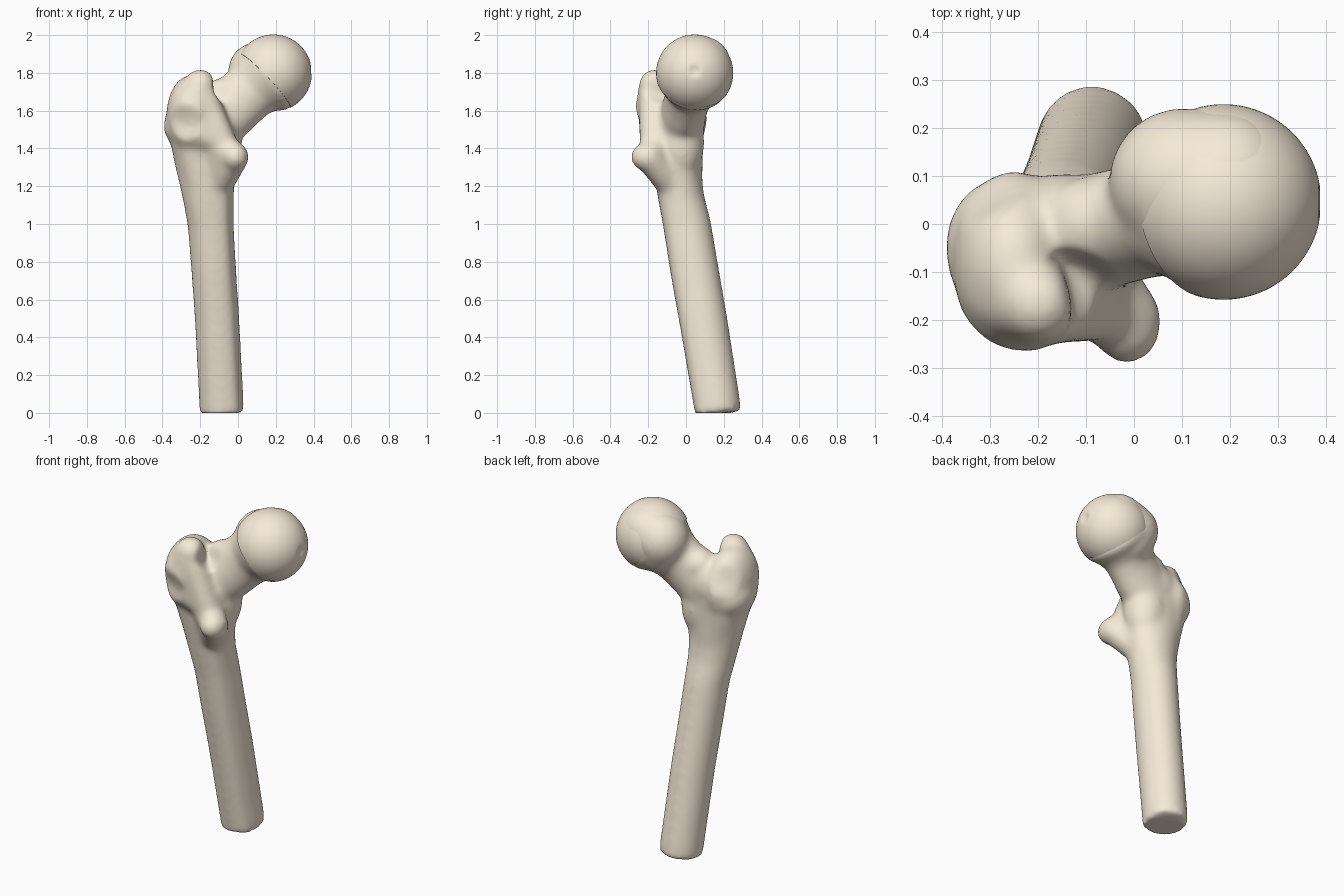
import bpy, bmesh, math
from mathutils import Vector, Matrix

if "Cube" in bpy.data.objects:
    bpy.data.objects.remove(bpy.data.objects["Cube"])


def loft(bm, sections, ridge=0.0, n=40):
    """Tube through (x, y, z, radius_u, radius_v) sections, capped at both ends."""
    pts = [Vector(s[:3]) for s in sections]
    rings = []
    for i, s in enumerate(sections):
        t = (pts[min(i + 1, len(pts) - 1)] - pts[max(i - 1, 0)]).normalized()
        u = Vector((0, 1, 0)).cross(t).normalized()
        v = t.cross(u)
        ring = []
        for k in range(n):
            a = 2 * math.pi * k / n
            d = (a - math.radians(307)) / 0.3
            r = 1 + ridge * math.exp(-d * d)
            ring.append(bm.verts.new(pts[i] + u * s[3] * r * math.cos(a) + v * s[4] * r * math.sin(a)))
        rings.append(ring)
    for a, b in zip(rings, rings[1:]):
        for k in range(n):
            bm.faces.new((a[k], a[(k + 1) % n], b[(k + 1) % n], b[k]))
    bm.faces.new(rings[0][::-1])
    bm.faces.new(rings[-1])


def blob(bm, c, r, rot=(0, 0, 0)):
    """Ellipsoid with an optional rotation in degrees."""
    m = Matrix.Translation(c)
    for ang, ax in zip(rot, "XYZ"):
        m = m @ Matrix.Rotation(math.radians(ang), 4, ax)
    return bmesh.ops.create_uvsphere(bm, u_segments=32, v_segments=20, radius=1,
                                     matrix=m @ Matrix.Diagonal((*r, 1)))["verts"]


def wrap(bm, *balls):
    """Convex skin around several (x, y, z, radius) balls."""
    verts = []
    for b in balls:
        verts += blob(bm, b[:3], (b[3],) * 3)
    faces = list({f for v in verts for f in v.link_faces})
    bmesh.ops.delete(bm, geom=faces, context='FACES_ONLY')
    hull = bmesh.ops.convex_hull(bm, input=verts)
    inner = [g for g in hull["geom_interior"] if isinstance(g, bmesh.types.BMVert)]
    bmesh.ops.delete(bm, geom=inner, context='VERTS')


def dent(mesh, c, radius, push):
    """Soft hollow: moves nearby points along push."""
    c, push = Vector(c), Vector(push)
    for v in mesh.vertices:
        d = (v.co - c).length / radius
        if d < 1:
            v.co += push * (1 - d * d) ** 2


bone_colour = bpy.data.materials.new("bone")
bone_colour.diffuse_color = (.93, .83, .69, 1)
bone_colour.use_nodes = True
bone_colour.node_tree.nodes["Principled BSDF"].inputs["Base Color"].default_value = bone_colour.diffuse_color


def finish(bm, name):
    mesh = bpy.data.meshes.new(name)
    bmesh.ops.recalc_face_normals(bm, faces=bm.faces)
    bm.to_mesh(mesh)
    bm.free()
    mesh.materials.append(bone_colour)
    ob = bpy.data.objects.new(name, mesh)
    bpy.context.collection.objects.link(ob)
    bpy.ops.object.select_all(action='DESELECT')
    ob.select_set(True)
    bpy.context.view_layer.objects.active = ob
    return ob


bm = bmesh.new()
# shaft, leaning back towards its foot, with a long ridge
loft(bm, [(-.085, .171, .006, .118, .124), (-.098, .131, .25, .118, .126),
          (-.111, .090, .5, .118, .128), (-.128, .046, .75, .119, .129),
          (-.145, .005, 1.0, .122, .127), (-.156, -.022, 1.12, .133, .122),
          (-.163, -.037, 1.22, .148, .124), (-.172, -.045, 1.35, .170, .135),
          (-.18, -.055, 1.5, .185, .15), (-.20, -.055, 1.62, .14, .15)], ridge=.08)
# neck flaring into the head
loft(bm, [(-.16, -.03, 1.48, .14, .12), (-.05, -.01, 1.60, .158, .12),
          (.01, .005, 1.655, .155, .12), (.06, .02, 1.70, .155, .13),
          (.105, .032, 1.74, .172, .17), (.143, .038, 1.762, .200, .199),
          (.187, .046, 1.80, .188, .188)])
blob(bm, (-.09, .0, 1.68), (.10, .10, .09))
# thick bone under the neck and across the front of the crest
blob(bm, (-.10, -.025, 1.43), (.122, .122, .2))
blob(bm, (-.15, -.005, 1.58), (.12, .112, .14))
# collar running smoothly off the head
wrap(bm, (.19, .085, 1.84, .155), (.10, .09, 1.81, .153), (.115, .08, 1.75, .14))
# greater trochanter: body, side swelling, peak and taper into the shaft
blob(bm, (-.25, -.08, 1.57), (.13, .19, .22), (12, 0, 0))
blob(bm, (-.28, -.05, 1.52), (.115, .145, .12))
wrap(bm, (-.20, -.165, 1.735, .085), (-.255, -.14, 1.66, .10), (-.23, -.17, 1.6, .1))
loft(bm, [(-.262, -.06, 1.55, .125, .155), (-.23, -.05, 1.38, .113, .135), (-.18, -.04, 1.2, .115, .115)])
# crest running down to the lesser trochanter, filled behind
wrap(bm, (-.175, -.18, 1.67, .07), (-.08, -.175, 1.44, .07), (-.2, -.06, 1.6, .12),
     (-.13, -.06, 1.4, .12), (-.23, -.15, 1.5, .095))
wrap(bm, (-.015, -.20, 1.355, .075), (-.10, -.15, 1.42, .085), (-.11, -.07, 1.21, .085))
blob(bm, (-.015, -.215, 1.355), (.072, .078, .075))

bone = finish(bm, "thigh_bone")
rm = bone.modifiers.new("fuse", 'REMESH')
rm.mode = 'VOXEL'
rm.voxel_size = .012
sm = bone.modifiers.new("soften", 'SMOOTH')
sm.factor = .5
sm.iterations = 30
for m in ("fuse", "soften"):
    bpy.ops.object.modifier_apply(modifier=m)
# hollows of the trochanter
dent(bone.data, (-.28, -.24, 1.54), .11, (.008, .035, 0))
dent(bone.data, (-.13, -.13, 1.71), .10, (-.025, .03, -.03))
dent(bone.data, (-.30, .07, 1.66), .11, (.01, -.015, -.01))
# nearly level foot
for v in bone.data.vertices:
    if v.co.z < .1:
        v.co.z -= (.07 * (v.co.y - .05) + .004) * (1 - max(v.co.z, 0) / .1)
        v.co.z = max(v.co.z, 0)
bpy.ops.object.shade_smooth()

# head: ball trimmed by the neck plane, with a small pit
bm = bmesh.new()
centre, axis = Vector((.187, .046, 1.799)), Vector((.72, .12, .68)).normalized()
bmesh.ops.create_uvsphere(bm, u_segments=80, v_segments=56, radius=.204,
                          matrix=Matrix.Translation(centre) @ Matrix.Rotation(math.pi / 2, 4, 'Y'))
cut = bmesh.ops.bisect_plane(bm, geom=bm.verts[:] + bm.edges[:] + bm.faces[:],
                             plane_co=centre - axis * .06, plane_no=axis, clear_inner=True)
bmesh.ops.contextual_create(bm, geom=[e for e in cut["geom_cut"] if isinstance(e, bmesh.types.BMEdge)])
head = finish(bm, "head")
dent(head.data, (.39, .045, 1.81), .042, (-.010, 0, 0))
bpy.ops.object.shade_smooth_by_angle(angle=math.radians(40))
